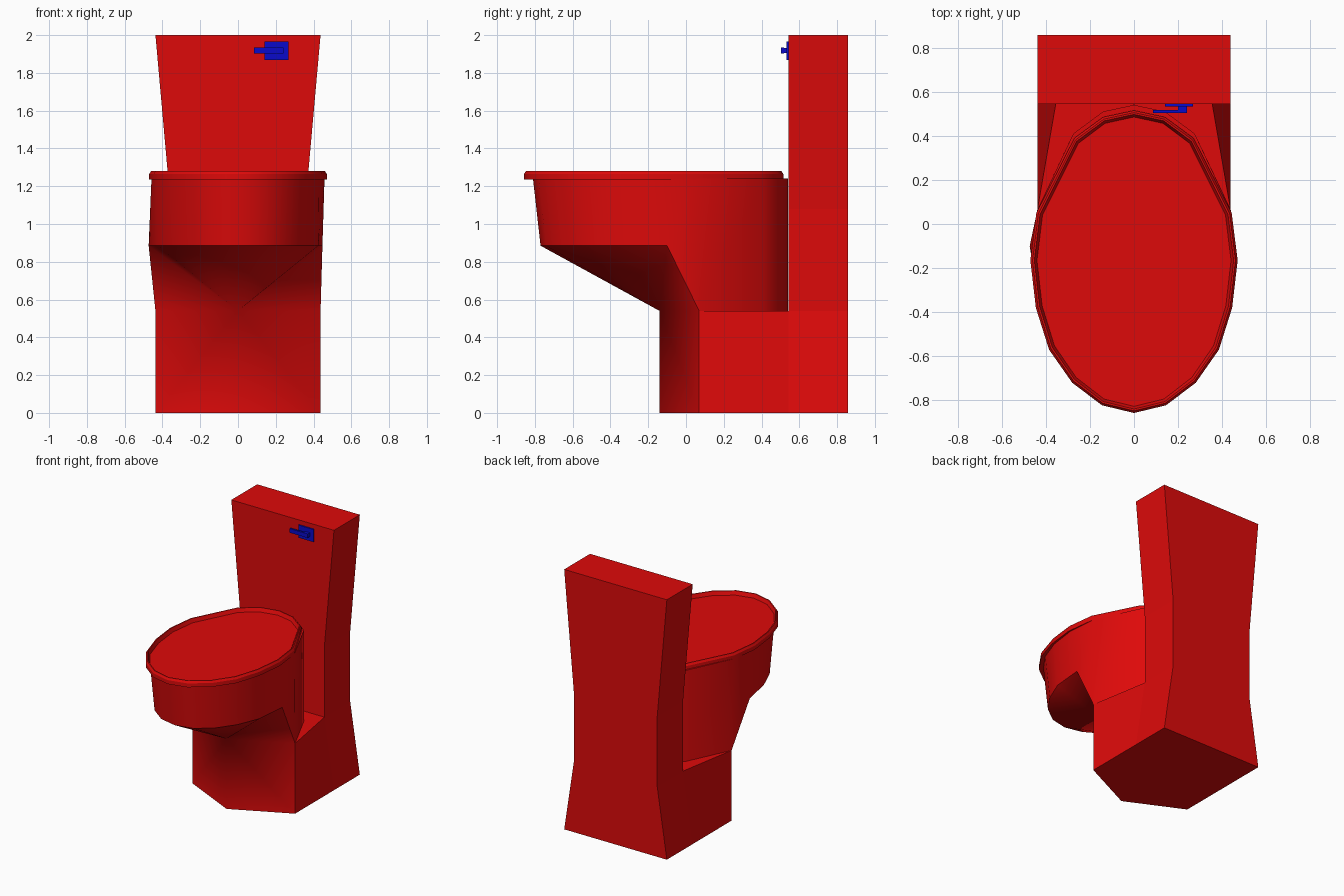
import bpy
import bmesh
import math

if "Cube" in bpy.data.objects:
    bpy.data.objects.remove(bpy.data.objects["Cube"], do_unlink=True)


def make_material(name, color):
    mat = bpy.data.materials.new(name)
    mat.use_nodes = True
    mat.diffuse_color = color
    mat.node_tree.nodes["Principled BSDF"].inputs["Base Color"].default_value = color
    return mat


red = make_material("glossy red", (0.73, 0.003, 0.003, 1))
blue = make_material("handle blue", (0.003, 0.003, 0.6, 1))


def finish(name, bm, mat, smooth_angle=None):
    bmesh.ops.recalc_face_normals(bm, faces=bm.faces[:])
    mesh = bpy.data.meshes.new(name)
    bm.to_mesh(mesh)
    bm.free()
    mesh.materials.append(mat)
    obj = bpy.data.objects.new(name, mesh)
    bpy.context.collection.objects.link(obj)
    if smooth_angle:
        bpy.ops.object.select_all(action="DESELECT")
        obj.select_set(True)
        bpy.context.view_layer.objects.active = obj
        bpy.ops.object.shade_smooth_by_angle(angle=math.radians(smooth_angle))
    return obj


def mirror_loop(half):
    """Close a half outline (front centre to back centre) across x = 0."""
    return half + [(-p[0], *p[1:]) for p in reversed(half) if p[0] > 0]


def bridge(bm, a, b):
    for i in range(len(a)):
        j = (i + 1) % len(a)
        bm.faces.new((a[i], a[j], b[j], b[i]))


def loft(name, loops, mat, smooth_angle=None):
    bm = bmesh.new()
    rings = [[bm.verts.new(p) for p in loop] for loop in loops]
    for a, b in zip(rings, rings[1:]):
        bridge(bm, a, b)
    bm.faces.new(rings[0])
    bm.faces.new(rings[-1])
    return finish(name, bm, mat, smooth_angle)


def box(name, low, high, mat):
    loops = [[(low[0], low[1], z), (high[0], low[1], z),
              (high[0], high[1], z), (low[0], high[1], z)]
             for z in (low[2], high[2])]
    return loft(name, loops, mat)


# Waisted tank tower
FRONT, BACK, LEDGE = 0.543, 0.857, 0.54
WIDE, WAIST = 0.437, 0.355
tower = [[(-w, FRONT, z), (w, FRONT, z), (w, BACK, z), (-w, BACK, z)]
         for w, z in ((WIDE, 0), (WAIST, LEDGE), (WAIST, 1.08), (WIDE, 2))]
loft("tank_tower", tower, red)

# Bowl wall: deep at the back, stepped up at the front
rim = [(0, -0.81), (0.14, -0.78), (0.265, -0.69), (0.365, -0.55), (0.43, -0.37),
       (0.458, -0.16), (0.44, 0.06), (0.275, 0.41), (0.14, 0.51), (0, 0.54)]
lower = [(0, -0.77), (0.135, -0.74), (0.255, -0.65), (0.355, -0.51), (0.425, -0.34),
         (0.46, -0.1), (WIDE, 0.07), (0.275, 0.41), (0.14, 0.51), (0, 0.54)]
bm = bmesh.new()
top = [bm.verts.new((x, y, 1.24)) for x, y in mirror_loop(rim)]
bottom = [bm.verts.new((x, y, 0.885 if y < 0 else LEDGE)) for x, y in mirror_loop(lower)]
bridge(bm, bottom, top)
bm.faces.new(top)

# The overhang's rear corners lean slightly to one side
for v in bottom:
    if -0.11 < v.co.y < -0.09:
        v.co.x -= 0.013

# Underside gathering from the front of the bowl to the pedestal nose
nose = bm.verts.new((0, -0.14, LEDGE))
for i, v in enumerate(bottom):
    w = bottom[(i + 1) % len(bottom)]
    bm.edges.get((v, w)).smooth = False
    if max(v.co.y, w.co.y) < 0.1:
        bm.faces.new((v, w, nose))

# Pedestal below the bowl, with side ledges narrowing to the tower waist
foot_nose = bm.verts.new((0, -0.14, 0))
centre = bm.verts.new((0, FRONT, LEDGE))
feet = []
for side, corner in ((1, bottom[6]), (-1, bottom[-6])):
    foot = bm.verts.new((side * WIDE, 0.07, 0))
    heel = bm.verts.new((side * WIDE, FRONT, 0))
    waist = bm.verts.new((side * WAIST, FRONT, LEDGE))
    bm.faces.new((nose, corner, foot, foot_nose))
    bm.faces.new((corner, waist, heel, foot))
    bm.faces.new((corner, waist, centre))
    feet.append((foot, heel))
bm.faces.new((foot_nose, *feet[0], *reversed(feet[1])))
finish("bowl_and_pedestal", bm, red, 58)

# Lid: raised chamfered rim around a shallow sunken panel
lid_half = [(0, -0.857), (0.145, -0.822), (0.28, -0.72), (0.385, -0.57), (0.445, -0.38),
            (0.47, -0.165), (0.443, 0.05), (0.27, 0.39), (0.14, 0.485), (0, 0.515)]
lid_outline = mirror_loop(lid_half)
MID = -0.17
lid = []
for inset, z in ((0.0, 1.235), (0.0, 1.265), (0.01, 1.281), (0.018, 1.281), (0.03, 1.252)):
    sx, sy = 1 - inset / 0.47, 1 - inset / 0.687
    lid.append([(x * sx, MID + (y - MID) * sy, z) for x, y in lid_outline])
loft("lid", lid, red, 30)

# Flush handle: plate, neck and lever
box("handle_plate", (0.14, 0.533, 1.868), (0.268, 0.546, 1.965), blue)
box("handle_neck", (0.2, 0.51, 1.905), (0.24, 0.536, 1.932), blue)
box("handle_lever", (0.086, 0.504, 1.903), (0.24, 0.518, 1.934), blue)
